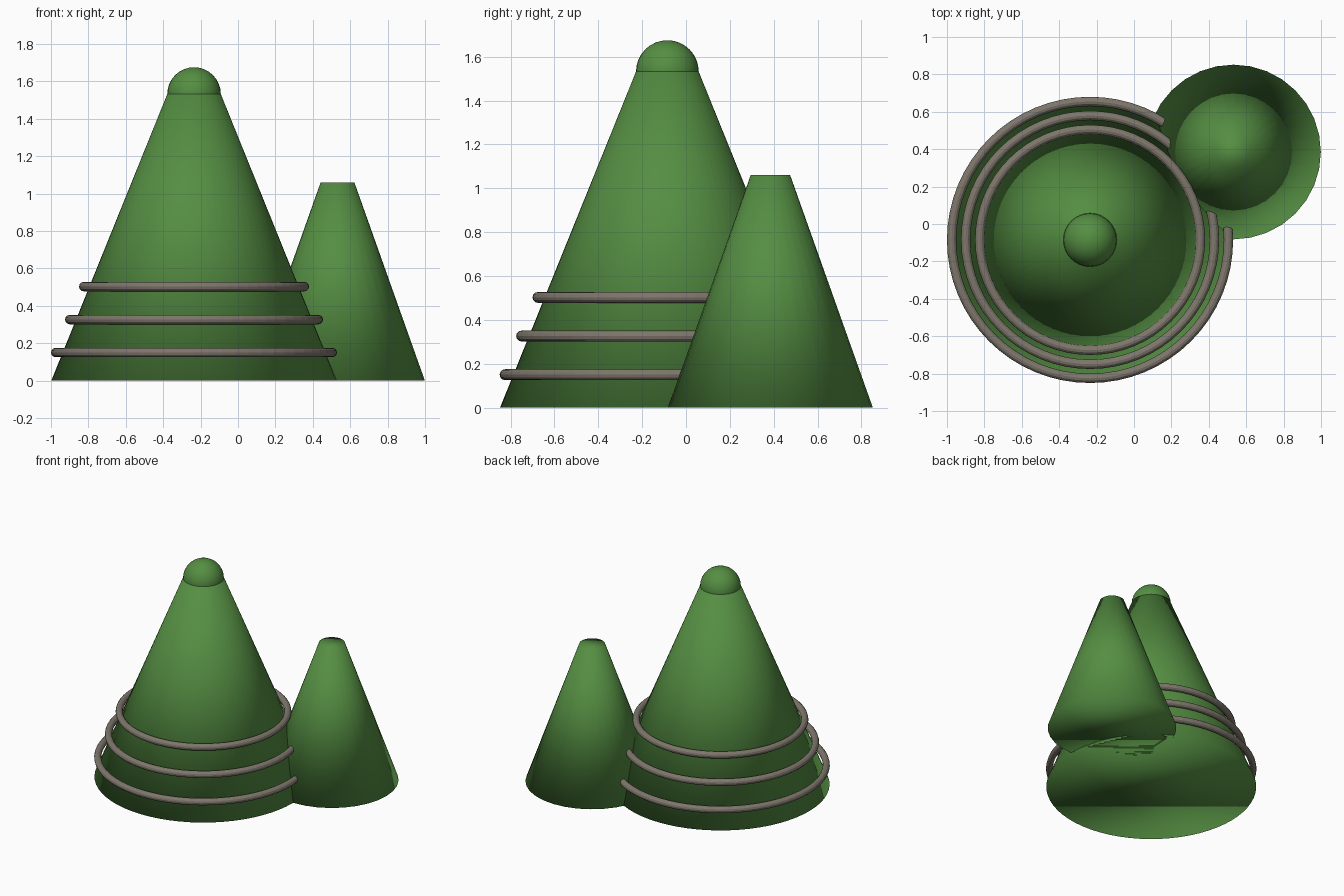
import bpy

cube = bpy.data.objects.get("Cube")
if cube:
    bpy.data.objects.remove(cube, do_unlink=True)


def material(name, rgb):
    m = bpy.data.materials.new(name)
    m.use_nodes = True
    m.diffuse_color = (*rgb, 1)
    m.node_tree.nodes["Principled BSDF"].inputs["Base Color"].default_value = (*rgb, 1)
    return m


green = material("leaf green", (0.09, 0.27, 0.055))
stone = material("grey brown", (0.21, 0.185, 0.15))


def finish(name, mat, smooth):
    ob = bpy.context.object
    ob.name = name
    ob.data.materials.append(mat)
    if smooth:
        bpy.ops.object.shade_smooth()
    else:
        bpy.ops.object.shade_flat()
    return ob


def cone(name, x, y, base, top, height, sides):
    # Fully smooth, caps included, so the shading rolls over the rims
    bpy.ops.mesh.primitive_cone_add(vertices=sides, radius1=base, radius2=top,
                                    depth=height, location=(x, y, height / 2))
    return finish(name, green, True)


# Hills
X, Y, BASE, TOP, HEIGHT = -0.235, -0.085, 0.763, 0.143, 1.532
cone("main_hill", X, Y, BASE, TOP, HEIGHT, 64)
cone("side_hill", 0.532, 0.385, 0.467, 0.09, 1.06, 32)

# Rounded summit
bpy.ops.mesh.primitive_uv_sphere_add(segments=32, ring_count=16, radius=TOP,
                                     location=(X, Y, HEIGHT))
finish("summit_dome", green, True)

# Hoops stepping in as they climb the main hill
for name, z, radius in (("lower", 0.15, 0.74), ("middle", 0.326, 0.665), ("upper", 0.502, 0.59)):
    bpy.ops.mesh.primitive_torus_add(major_radius=radius, minor_radius=0.025,
                                     major_segments=64, minor_segments=12,
                                     location=(X, Y, z))
    finish(name + "_hoop", stone, False)
